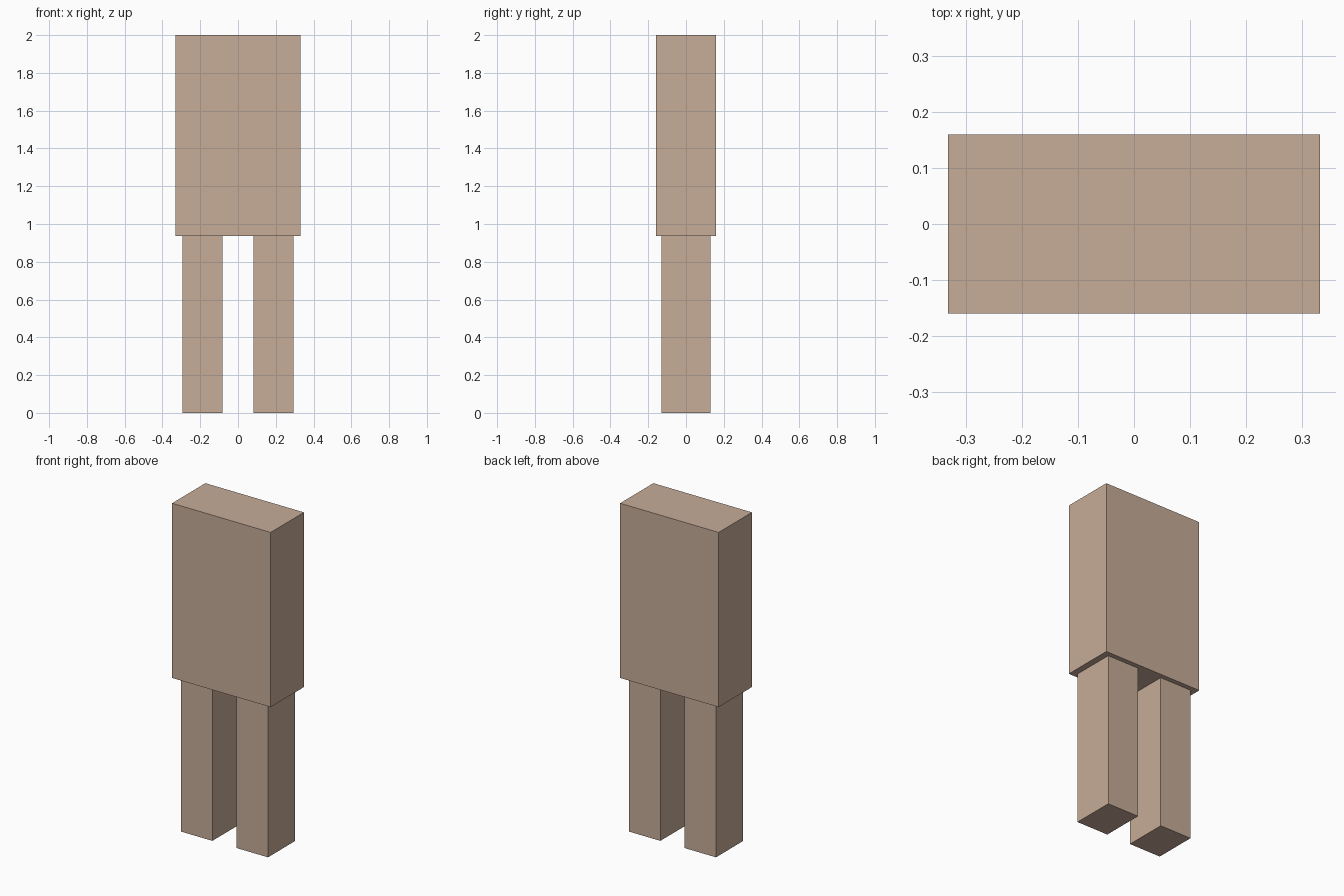
import bpy

if "Cube" in bpy.data.objects:
    bpy.data.objects.remove(bpy.data.objects["Cube"])

# Single tan colour
tan = bpy.data.materials.new("warm tan")
tan.diffuse_color = (0.571, 0.413, 0.314, 1.0)
tan.use_nodes = True
tan.node_tree.nodes["Principled BSDF"].inputs["Base Color"].default_value = tan.diffuse_color


def box(name, lo, hi):
    """Axis-aligned box between two corners."""
    centre = [(a + b) / 2 for a, b in zip(lo, hi)]
    size = [b - a for a, b in zip(lo, hi)]
    bpy.ops.mesh.primitive_cube_add(size=1, location=centre)
    obj = bpy.context.object
    obj.name = name
    obj.scale = size
    bpy.ops.object.transform_apply(location=False, rotation=False, scale=True)
    obj.data.materials.append(tan)
    return obj


HIP = 0.936  # height where the legs meet the torso

# Torso block
box("torso", (-0.332, -0.16, HIP), (0.332, 0.16, 2.0))

# Pair of legs
for name, side in (("left_leg", -1), ("right_leg", 1)):
    x0, x1 = sorted((side * 0.081, side * 0.294))
    box(name, (x0, -0.131, 0.0), (x1, 0.131, HIP))
